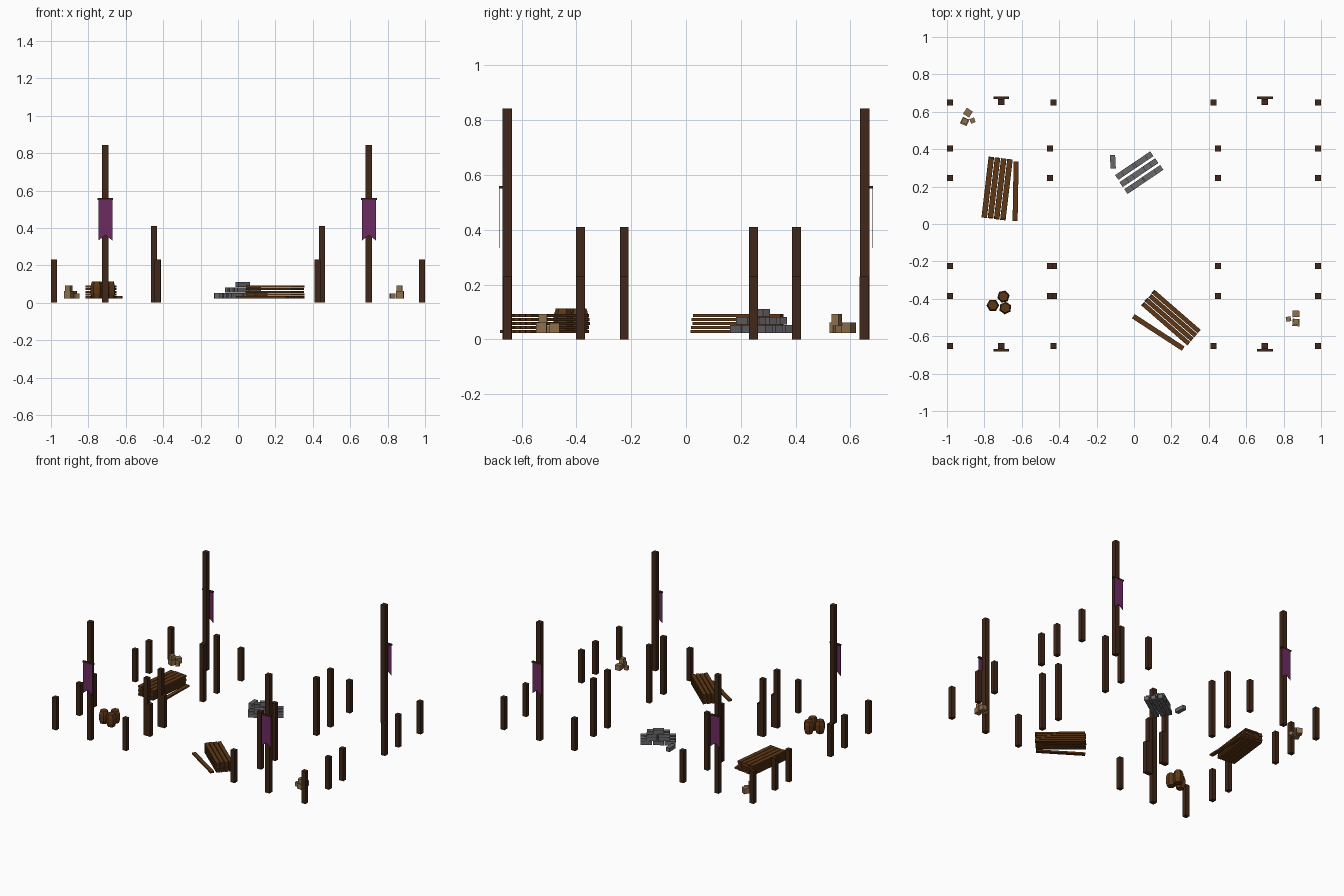
import bpy, bmesh, math, random
from mathutils import Matrix, Vector

if "Cube" in bpy.data.objects:
    bpy.data.objects.remove(bpy.data.objects["Cube"])

random.seed(4)


def material(name, r, g, b):
    m = bpy.data.materials.new(name)
    m.diffuse_color = (r, g, b, 1)
    m.use_nodes = True
    m.node_tree.nodes["Principled BSDF"].inputs["Base Color"].default_value = m.diffuse_color
    return m


POST = material("dark_wood", .05, .02, .009)
PLANK = material("plank_wood", .11, .038, .008)
CRATE = material("crate_wood", .27, .16, .07)
STONE = material("stone", .14, .14, .15)
CLOTH = material("banner_cloth", .15, .025, .12)
BASE = .024  # resting height of the supplies


def finish(name, bm, mat):
    bmesh.ops.recalc_face_normals(bm, faces=bm.faces)
    mesh = bpy.data.meshes.new(name)
    bm.to_mesh(mesh)
    bm.free()
    mesh.materials.append(mat)
    ob = bpy.data.objects.new(name, mesh)
    bpy.context.collection.objects.link(ob)
    return ob


def add_box(bm, x, y, z, sx, sy, sz, angle=0):
    """Box with its bottom centre at x, y, z, turned about z."""
    m = (Matrix.Translation((x, y, z + sz / 2))
         @ Matrix.Rotation(math.radians(angle), 4, 'Z')
         @ Matrix.Diagonal((sx, sy, sz, 1)))
    bmesh.ops.create_cube(bm, size=1, matrix=m)


def post(name, x, y, h, w=.032):
    bm = bmesh.new()
    add_box(bm, x, y, 0, w, w, h)
    finish(name, bm, POST)


# Low outer posts, tall inner posts
rows = (-.385, -.225, .246, .403)
for x in (-.984, .984):
    for y in (-.652, *rows, .65):
        post("outer_post", x, y, .23)
for x in (-.45, .448):
    for y in rows:
        post("tall_inner_post", x, y, .41)
for x in (-.43, .425):
    for y in (-.652, .65):
        post("corner_inner_post", x, y, .23)
for y in rows[:2]:
    post("low_inner_post", -.429, y, .23)

# Banner poles with crossbar and swallow-tailed cloth
for x in (-.709, .70):
    for s in (-1, 1):
        post("banner_pole", x, s * .652, .843, .034)
        bm = bmesh.new()
        add_box(bm, x, s * .675, .55, .084, .014, .01)
        finish("banner_crossbar", bm, POST)
        bm = bmesh.new()
        outline = [(-.037, .552), (.037, .552), (.037, .333), (0, .362), (-.037, .333)]
        front = bm.faces.new([bm.verts.new((x + u, s * .681, z)) for u, z in outline])
        ext = bmesh.ops.extrude_face_region(bm, geom=[front])
        moved = [v for v in ext["geom"] if isinstance(v, bmesh.types.BMVert)]
        bmesh.ops.translate(bm, verts=moved, vec=(0, -s * .002, 0))
        finish("banner_cloth", bm, CLOTH)


# Plank stacks: five layers of four planks plus one loose plank
def plank_stack(cx, cy, angle, pitch, loose):
    a = math.radians(angle)
    along, across = Vector((math.cos(a), math.sin(a))), Vector((-math.sin(a), math.cos(a)))
    bm = bmesh.new()
    for layer in range(5):
        for i in range(4):
            p = (Vector((cx, cy)) + across * (i - 1.5) * pitch
                 + along * random.uniform(-.004, .004))
            add_box(bm, p.x, p.y, BASE + layer * .0145, .322, pitch - .004, .011, angle)
    finish("plank_stack", bm, PLANK)
    bm = bmesh.new()
    add_box(bm, loose[0], loose[1], BASE, .318, .027, .011, loose[2])
    finish("loose_plank", bm, PLANK)


plank_stack(-.732, .19, 83.3, .0335, (-.633, .176, 89))
plank_stack(.197, -.50, -41, .0285, (.13, -.58, -33))

# Stepped brick pile and one loose brick
a = math.radians(34)
u, v = Vector((math.cos(a), math.sin(a))), Vector((-math.sin(a), math.cos(a)))
bm = bmesh.new()
for level, (count, offsets) in enumerate([(3, (-1, 0, 1)), (2, (-1, 0, 1)), (1, (0,))]):
    for row in offsets:
        for i in range(count):
            p = (Vector((.027, .275)) + u * (i - (count - 1) / 2) * .079 + v * row * .045
                 + u * random.uniform(-.003, .003))
            add_box(bm, p.x, p.y, BASE + level * .0295, .073, .031, .028, 34)
finish("brick_pile", bm, STONE)
bm = bmesh.new()
add_box(bm, -.113, .333, BASE, .028, .073, .028, 3)
finish("loose_brick", bm, STONE)

# Three six-sided barrels with bulging middles
for x, y, turn in ((-.755, -.435, 0), (-.698, -.388, 12), (-.688, -.449, 25)):
    bm = bmesh.new()
    rings = []
    for z, r in ((0, .026), (.026, .034), (.063, .034), (.089, .026)):
        ring = []
        for k in range(6):
            t = math.radians(turn + 60 * k)
            ring.append(bm.verts.new((x + r * math.cos(t), y + r * math.sin(t), BASE + z)))
        rings.append(ring)
    for lo, hi in zip(rings, rings[1:]):
        for k in range(6):
            bm.faces.new((lo[k], lo[(k + 1) % 6], hi[(k + 1) % 6], hi[k]))
    bm.faces.new(rings[0])
    bm.faces.new(rings[-1])
    finish("barrel", bm, PLANK)

# Two small crate groups: (x, y, z, size, angle)
crates = [(-.888, .595, 0, .038, -32), (-.905, .548, 0, .038, -25),
          (-.905, .55, .038, .03, -25), (-.863, .553, 0, .026, 20),
          (.866, -.48, 0, .036, 2), (.866, -.527, 0, .038, -4),
          (.864, -.522, .038, .03, -4), (.826, -.508, 0, .026, 10)]
for x, y, z, s, ang in crates:
    bm = bmesh.new()
    add_box(bm, x, y, BASE + z, s, s, s, ang)
    finish("crate", bm, CRATE)
